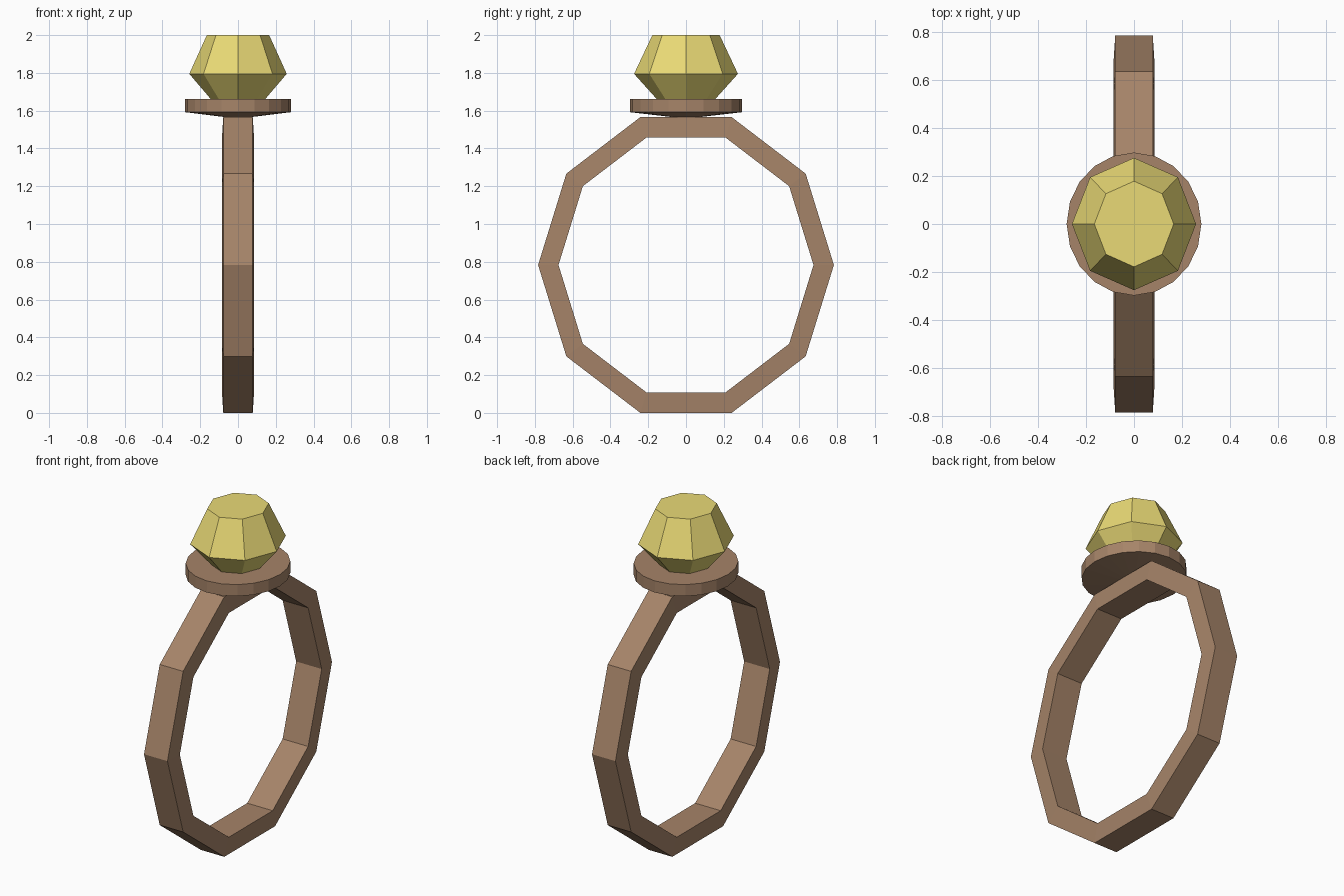
import bpy, bmesh
from math import cos, sin, tau

if "Cube" in bpy.data.objects:
    bpy.data.objects.remove(bpy.data.objects["Cube"])


def material(name, color):
    m = bpy.data.materials.new(name)
    m.diffuse_color = color
    m.use_nodes = True
    m.node_tree.nodes["Principled BSDF"].inputs["Base Color"].default_value = m.diffuse_color
    return m


def loft(name, rings, mat, closed=False):
    """Skin equal-length point rings; cap the ends unless closed."""
    bm = bmesh.new()
    loops = [[bm.verts.new(p) for p in ring] for ring in rings]
    n = len(loops[0])
    pairs = list(zip(loops, loops[1:]))
    if closed:
        pairs.append((loops[-1], loops[0]))
    for a, b in pairs:
        for i in range(n):
            j = (i + 1) % n
            bm.faces.new((a[i], a[j], b[j], b[i]))
    if not closed:
        bm.faces.new(loops[0][::-1])
        bm.faces.new(loops[-1])
    bmesh.ops.recalc_face_normals(bm, faces=bm.faces)
    me = bpy.data.meshes.new(name)
    bm.to_mesh(me)
    bm.free()
    me.materials.append(mat)
    ob = bpy.data.objects.new(name, me)
    bpy.context.collection.objects.link(ob)
    return ob


def oval(n, rx, ry, z):
    return [(rx * cos(tau * i / n), ry * sin(tau * i / n), z) for i in range(n)]


bronze = material("bronze", (0.38, 0.23, 0.14, 1))
yellow = material("yellow_gem", (0.82, 0.70, 0.18, 1))

# Ten-sided band, slightly wider on the inside
CZ = 0.783
section = [(-0.078, 0.783, 0.823), (0.078, 0.783, 0.823),
           (0.085, 0.675, 0.71), (-0.085, 0.675, 0.71)]
loft("band", [[(x, ry * cos(tau * k / 10), CZ + rz * sin(tau * k / 10))
               for x, ry, rz in section] for k in range(10)], bronze, closed=True)

# Round setting plate with a shallow conical underside
loft("setting_plate", [oval(20, 0.02, 0.02, 1.56), oval(20, 0.28, 0.297, 1.592),
                       oval(20, 0.28, 0.297, 1.662)], bronze)

# Eight-sided cut gem
loft("gem", [oval(8, 0.13, 0.14, 1.645), oval(8, 0.258, 0.275, 1.795),
             oval(8, 0.165, 0.178, 2.0)], yellow)
